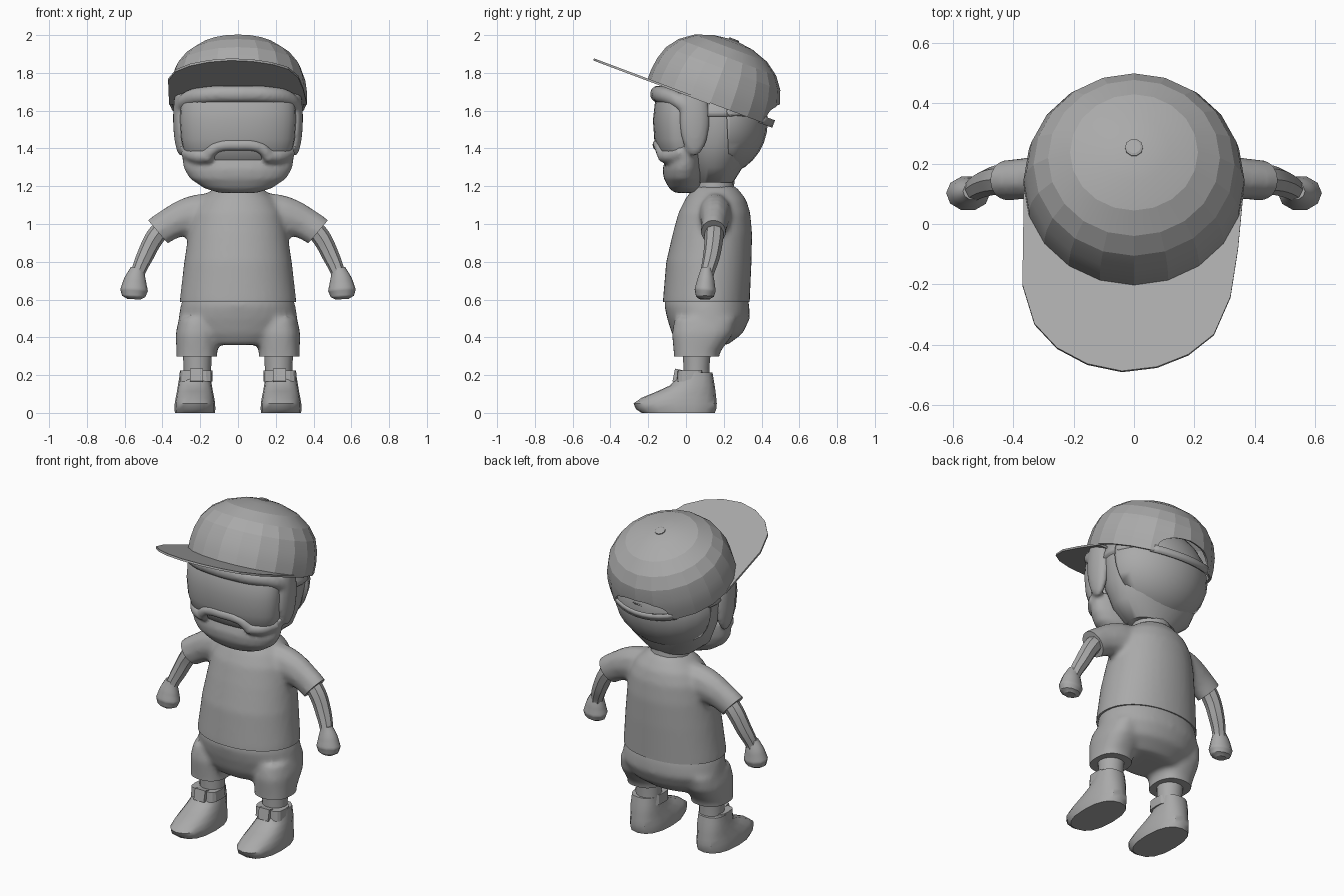
import bpy, bmesh, math
from mathutils import Matrix, Vector

if "Cube" in bpy.data.objects:
    bpy.data.objects.remove(bpy.data.objects["Cube"])

grey = bpy.data.materials.new("plain_grey")
grey.use_nodes = True
grey.diffuse_color = (0.4, 0.4, 0.4, 1)
grey.node_tree.nodes["Principled BSDF"].inputs["Base Color"].default_value = (0.4, 0.4, 0.4, 1)


def add(name, data, angle=40):
    ob = bpy.data.objects.new(name, data)
    bpy.context.collection.objects.link(ob)
    if not data.materials:
        data.materials.append(grey)
    if ob.type == 'MESH':
        smooth(ob, angle)
    return ob


def smooth(ob, angle):
    bpy.ops.object.select_all(action='DESELECT')
    ob.select_set(True)
    bpy.context.view_layer.objects.active = ob
    if angle:
        bpy.ops.object.shade_smooth_by_angle(angle=math.radians(angle))


def from_bm(name, bm, angle=40):
    bmesh.ops.recalc_face_normals(bm, faces=bm.faces)
    me = bpy.data.meshes.new(name)
    bm.to_mesh(me)
    bm.free()
    return add(name, me, angle)


def bake(ob, angle=40):
    """Replace an object by its evaluated mesh."""
    bpy.context.view_layer.update()
    dg = bpy.context.evaluated_depsgraph_get()
    me = bpy.data.meshes.new_from_object(ob.evaluated_get(dg))
    name = ob.name
    bpy.data.objects.remove(ob)
    return add(name, me, angle)


def skin_rings(bm, rings):
    for a, b in zip(rings, rings[1:]):
        for i in range(len(a)):
            j = (i + 1) % len(a)
            bm.faces.new((a[i], a[j], b[j], b[i]))
    bm.faces.new(rings[0][::-1])
    bm.faces.new(rings[-1])


def loft(name, sections, x=0, power=2.2, n=28, angle=40):
    """Stack rounded sections: height, half width, front y, back y."""
    bm = bmesh.new()
    rings = []
    for z, w, f, b in sections:
        ring = []
        for i in range(n):
            t = math.tau * i / n
            c, s = math.cos(t), math.sin(t)
            px = math.copysign(abs(c) ** (2 / power), c) * w
            py = math.copysign(abs(s) ** (2 / power), s) * (b - f) / 2
            ring.append(bm.verts.new((x + px, (f + b) / 2 + py, z)))
        rings.append(ring)
    skin_rings(bm, rings)
    return from_bm(name, bm, angle)


def tube(name, path, sides=3, centre=0, flat=1):
    """Smooth tube through points given as x, y, z, radius; flat squeezes it along y."""
    cu = bpy.data.curves.new(name, 'CURVE')
    cu.dimensions = '3D'
    cu.bevel_depth, cu.bevel_resolution, cu.use_fill_caps = 1, sides, True
    cu.resolution_u = 6
    sp = cu.splines.new('BEZIER')
    sp.bezier_points.add(len(path) - 1)
    for p, (x, y, z, r) in zip(sp.bezier_points, path):
        p.co, p.radius = (x, y, z), r
        p.handle_left_type = p.handle_right_type = 'AUTO'
    ob = bake(add(name, cu))
    shift = Matrix.Translation((0, centre, 0))
    ob.data.transform(shift @ Matrix.Diagonal((1, flat, 1, 1)) @ shift.inverted())
    return ob


def ball(name, centre, size):
    bm = bmesh.new()
    bmesh.ops.create_uvsphere(bm, u_segments=24, v_segments=16, radius=1)
    bm.transform(Matrix.Translation(centre) @ Matrix.Diagonal((*size, 1)))
    return from_bm(name, bm)


def trim(ob, point, normal, reach=9):
    """Cut away everything beyond a plane, within reach of a point, and close the cut."""
    bm = bmesh.new()
    bm.from_mesh(ob.data)
    near = {v for v in bm.verts if (v.co - Vector(point)).length < reach}
    geom = list(near) + [g for g in bm.edges[:] + bm.faces[:] if near.issuperset(g.verts)]
    cut = bmesh.ops.bisect_plane(bm, geom=geom, plane_co=point, plane_no=normal, clear_outer=True)
    bmesh.ops.contextual_create(bm, geom=[e for e in cut['geom_cut'] if isinstance(e, bmesh.types.BMEdge)])
    bm.to_mesh(ob.data)
    bm.free()


def merge(name, parts, trims, voxel=0.016, rounds=6):
    """Fuse parts into one soft surface, then trim its openings."""
    bpy.ops.object.select_all(action='DESELECT')
    for p in parts:
        p.select_set(True)
    bpy.context.view_layer.objects.active = parts[0]
    bpy.ops.object.join()
    ob = parts[0]
    ob.name = name
    rm = ob.modifiers.new("fuse", 'REMESH')
    rm.mode, rm.voxel_size = 'VOXEL', voxel
    sm = ob.modifiers.new("soften", 'SMOOTH')
    sm.factor, sm.iterations = 0.5, rounds
    ob = bake(ob)
    for cut in trims:
        trim(ob, *cut)
    smooth(ob, 40)


SIDES = (("left", 1), ("right", -1))

# Shirt with short sleeves
body = loft("body", [(.5, .312, -.125, .335), (.6, .308, -.122, .338), (.8, .285, -.105, .347),
                     (.95, .262, -.07, .35), (1.06, .24, -.04, .34), (1.13, .2, -.005, .318),
                     (1.18, .14, .03, .28), (1.2, .11, .05, .26)], power=2.1, n=40)
sleeves = [tube("sleeve", [(s * .08, .155, 1.06, .115), (s * .24, .155, 1.045, .108),
                           (s * .36, .15, 1.0, .088), (s * .5, .135, .9, .08)], centre=.15, flat=.8)
           for _, s in SIDES]
merge("shirt", [body] + sleeves, [((0, 0, .588), (0, 0, -1))] +
      [((s * .425, .14, .96), (s * .76, 0, -.65), .18) for _, s in SIDES], rounds=5)

# Shorts
seat = loft("seat", [(.36, .2, -.04, .22), (.42, .28, -.075, .3), (.5, .315, -.1, .338),
                     (.57, .303, -.115, .335), (.64, .28, -.1, .32)], power=2.1, n=40)
cuffs = [loft("cuff", [(.24, .108, -.062, .165), (.32, .108, -.065, .18), (.42, .112, -.075, .25),
                       (.5, .095, -.06, .27)], x=s * .218, power=2.4) for _, s in SIDES]
merge("shorts", [seat] + cuffs, [((0, 0, .298), (0, 0, -1))])

# Arms, fists, legs and shoes
for side, s in SIDES:
    tube(side + "_arm", [(s * .38, .15, 1.0, .05), (s * .44, .148, .93, .05), (s * .492, .135, .83, .045),
                         (s * .53, .112, .74, .037), (s * .54, .1, .69, .04)], 2)
    tube(side + "_fist", [(s * .532, .11, .765, .036), (s * .545, .106, .7, .06), (s * .55, .102, .65, .073),
                          (s * .552, .1, .617, .062), (s * .553, .1, .602, .035)], 3, centre=.1, flat=.8)
    loft(side + "_leg", [(.12, .075, -.015, .13), (.24, .073, -.015, .125), (.34, .078, -.02, .135)],
         x=s * .215, power=2, n=14)
    loft(side + "_shoe", [(0, .106, -.235, .152), (.02, .108, -.265, .16), (.05, .107, -.278, .163),
                          (.08, .102, -.235, .16), (.115, .095, -.15, .156), (.145, .09, -.085, .152),
                          (.18, .084, -.05, .146), (.215, .08, -.03, .14)], x=s * .228, power=2.4, n=16, angle=35)
    loft(side + "_ankle_strap", [(.165, .088, -.05, .1), (.225, .086, -.045, .09)],
         x=s * .222, power=4, n=16, angle=20)
    bm = bmesh.new()
    bmesh.ops.create_cube(bm, size=1, matrix=Matrix.Translation((s * .22, -.045, .197))
                          @ Matrix.Rotation(-.2, 4, 'X') @ Matrix.Diagonal((.07, .04, .068, 1)))
    from_bm(side + "_strap_buckle", bm, 20)

# Neck, skull and hair
loft("neck", [(1.12, .135, .03, .28), (1.2, .115, .05, .255), (1.32, .12, .06, .26)], power=2, n=16)
loft("skull", [(1.22, .15, .04, .25), (1.3, .25, .0, .3), (1.42, .295, -.05, .36),
               (1.55, .315, -.07, .4), (1.7, .3, -.1, .38), (1.8, .24, -.07, .28)], power=2.05)
for name, normal in (("hair_back", (0, -1, -.05)), ("hair_top", (0, 0, -1))):
    hair = ball(name, (0, .165, 1.54), (.332, .268, .285))
    trim(hair, (0, .215, 1.57), normal)

# Visor across the eyes
loft("visor", [(1.34, .26, -.12, .1), (1.38, .285, -.15, .1), (1.45, .3, -.168, .1),
               (1.55, .307, -.175, .1), (1.64, .303, -.165, .1), (1.7, .28, -.14, .1)], n=36)

# Face surround: jaw, moustache, brow and sideburns
surround = [loft("jaw", [(1.165, .1, -.06, .05), (1.19, .18, -.09, .07), (1.24, .255, -.118, .09),
                         (1.29, .285, -.124, .1), (1.325, .293, -.115, .1), (1.36, .297, -.105, .1),
                         (1.4, .3, -.12, .1)])]
for _, s in SIDES:
    surround.append(ball("sideburn", (s * .302, .045, 1.56), (.042, .08, .2)))
    surround.append(tube("cheek", [(s * .15, -.118, 1.36, .036), (s * .215, -.085, 1.36, .04),
                                   (s * .275, -.015, 1.38, .038)]))
    surround.append(tube("brow", [(0, -.148, 1.688, .047), (s * .17, -.12, 1.682, .047),
                                  (s * .265, -.055, 1.66, .044), (s * .305, .03, 1.6, .04)]))
surround.append(tube("moustache", [(-.17, -.115, 1.345, .032), (-.125, -.135, 1.4, .032), (0, -.148, 1.418, .032),
                                   (.125, -.135, 1.4, .032), (.17, -.115, 1.345, .032)]))
merge("face_surround", surround, [], voxel=0.012, rounds=5)

# Cap, made upright and then tipped back
tip = Matrix.Translation((0, .13, 1.645)) @ Matrix.Rotation(math.radians(-20.6), 4, 'X')


def lathe(name, profile, n=20, depth=1.0):
    bm = bmesh.new()
    rings = [[bm.verts.new((r * math.cos(math.tau * i / n), depth * r * math.sin(math.tau * i / n), z))
              for i in range(n)] for r, z in profile]
    skin_rings(bm, rings)
    return bm


bm = lathe("crown", [(.366, -.005), (.366, .05), (.357, .12), (.333, .19), (.285, .253), (.212, .305),
                     (.115, .338), (.03, .349)], depth=.97)
bm.faces.ensure_lookup_table()
bmesh.ops.delete(bm, geom=[bm.faces[-2]], context='FACES_ONLY')
crown = from_bm("cap_crown", bm, 12)
shell = crown.modifiers.new("thickness", 'SOLIDIFY')
shell.thickness = .014
bm = bmesh.new()
bmesh.ops.create_cone(bm, cap_ends=True, segments=24, radius1=1, radius2=1, depth=.4,
                      matrix=Matrix.Translation((0, .4, .03)) @ Matrix.Diagonal((.18, 1, .085, 1))
                      @ Matrix.Rotation(math.pi / 2, 4, 'X'))
cutter = from_bm("cap_opening_cutter", bm, 0)
cutter.hide_render = True
hole = crown.modifiers.new("opening", 'BOOLEAN')
hole.operation, hole.object = 'DIFFERENCE', cutter
crown = bake(crown, 12)
bpy.data.objects.remove(cutter)

button = from_bm("cap_button", lathe("button", [(.03, .34), (.03, .354), (.022, .357)], 10), 0)

# Strap closing the back of the cap
bm = bmesh.new()
arc = [math.radians(a) for a in range(54, 127, 8)]
rows = [[bm.verts.new((.362 * math.cos(a), .354 * math.sin(a), z)) for a in arc] for z in (-.012, .03)]
for i in range(len(arc) - 1):
    bm.faces.new((rows[0][i], rows[0][i + 1], rows[1][i + 1], rows[1][i]))
strap = from_bm("cap_strap", bm, 30)
strap.modifiers.new("thickness", 'SOLIDIFY').thickness = .012

# Flat brim
outline = [(-.365, .13), (-.37, -.2), (-.33, -.33), (-.255, -.41), (-.155, -.463), (-.04, -.487), (.076, -.473),
           (.18, -.432), (.265, -.365), (.32, -.24), (.345, -.08), (.365, .13)]
bm = bmesh.new()
bm.faces.new([bm.verts.new((x, (y - .13) / .936, 0)) for x, y in outline])
brim = from_bm("cap_brim", bm, 0)
brim.modifiers.new("thickness", 'SOLIDIFY').thickness = .012
for part in (crown, button, strap, brim):
    part.matrix_world = tip
